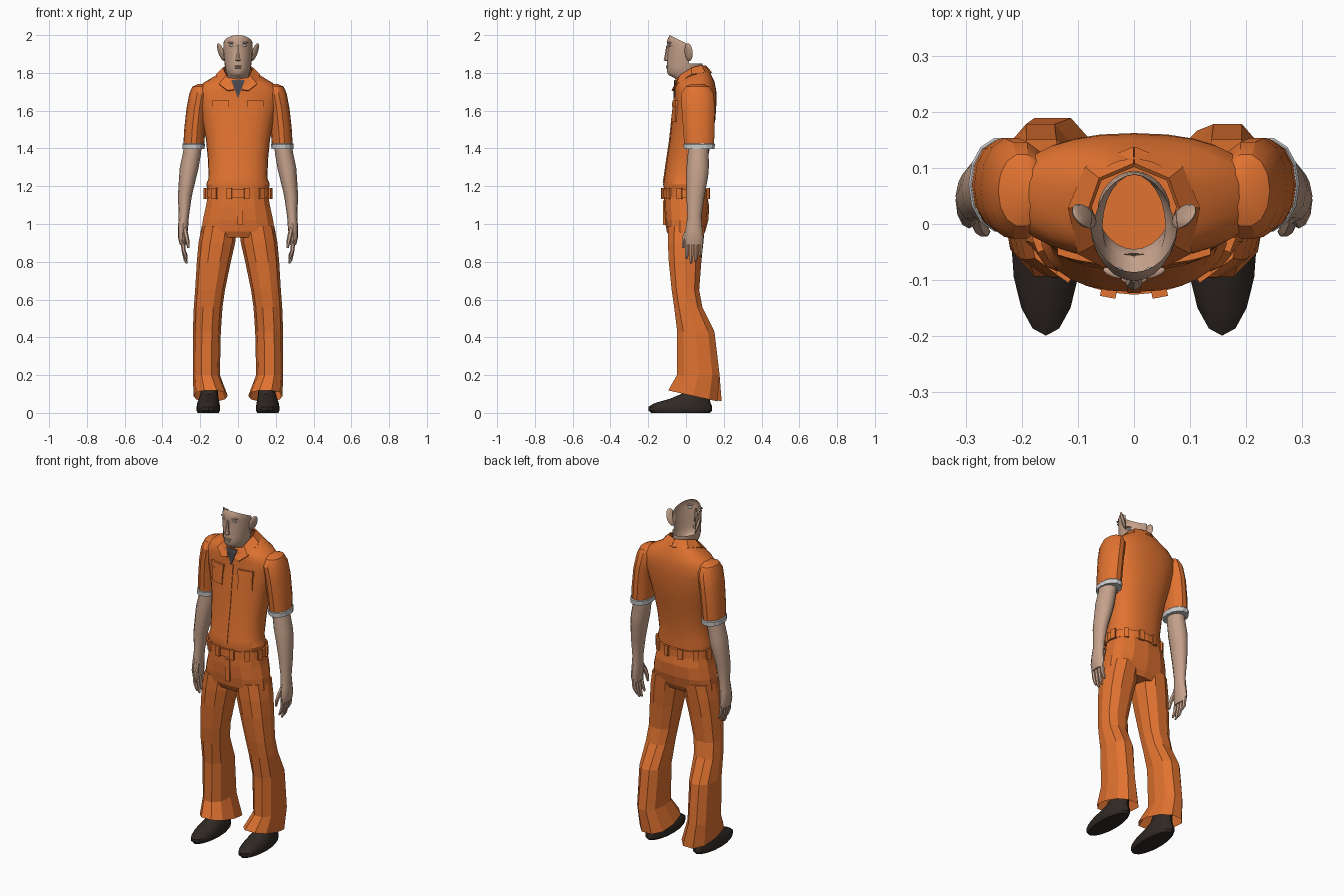
import bpy, bmesh, math
from mathutils import Vector, Matrix
from mathutils.bvhtree import BVHTree

if "Cube" in bpy.data.objects:
    bpy.data.objects.remove(bpy.data.objects["Cube"])


def material(name, r, g, b):
    m = bpy.data.materials.new(name)
    m.diffuse_color = (r, g, b, 1)
    m.use_nodes = True
    m.node_tree.nodes["Principled BSDF"].inputs["Base Color"].default_value = m.diffuse_color
    return m


ORANGE = material("orange_cloth", 0.75, 0.17, 0.03)
SKIN = material("skin", 0.56, 0.36, 0.26)
BROWN = material("dark_leather", 0.03, 0.022, 0.018)
WHITE = material("white_trim", 0.8, 0.8, 0.8)
GREY = material("undershirt_grey", 0.07, 0.07, 0.08)


def finish(name, bm, mat, smooth=None):
    bmesh.ops.recalc_face_normals(bm, faces=bm.faces)
    me = bpy.data.meshes.new(name)
    bm.to_mesh(me)
    bm.free()
    me.materials.append(mat)
    ob = bpy.data.objects.new(name, me)
    bpy.context.scene.collection.objects.link(ob)
    if smooth:
        bpy.ops.object.select_all(action='DESELECT')
        ob.select_set(True)
        bpy.context.view_layer.objects.active = ob
        bpy.ops.object.shade_smooth_by_angle(angle=math.radians(smooth))
    return ob


def loft_bm(rings, n, power=2.0, side=1, caps=(True, True), phase=0.0):
    """rings: (x, y, z, rx, ry[, tilt]); tilt lifts the back of a ring."""
    bm = bmesh.new()
    rows = []
    for x, y, z, rx, ry, *t in rings:
        row = []
        for i in range(n):
            a = 2 * math.pi * (i + phase) / n
            c, s = math.cos(a), math.sin(a)
            px = math.copysign(abs(c) ** (2 / power), c)
            py = math.copysign(abs(s) ** (2 / power), s)
            row.append(bm.verts.new((side * (x + rx * px), y + ry * py, z + (t[0] * py if t else 0))))
        rows.append(row)
    for a, b in zip(rows, rows[1:]):
        for i in range(n):
            j = (i + 1) % n
            bm.faces.new((a[i], a[j], b[j], b[i]))
    for use, row in zip(caps, (rows[0], rows[-1])):
        if use:
            bm.faces.new(row)
    return bm


def box(name, loc, size, mat, rot=0.0):
    bm = bmesh.new()
    m = Matrix.Translation(loc) @ Matrix.Rotation(rot, 4, 'Z') @ Matrix.Diagonal((*size, 1))
    bmesh.ops.create_cube(bm, size=1, matrix=m)
    return finish(name, bm, mat)


def ball(name, loc, size, mat, rot=None):
    bm = bmesh.new()
    m = Matrix.Translation(loc) @ (rot or Matrix()) @ Matrix.Diagonal((*size, 1))
    bmesh.ops.create_uvsphere(bm, u_segments=10, v_segments=7, radius=1, matrix=m)
    return finish(name, bm, mat, 40)


# shirt body
bm = loft_bm([(0, -.005, 1.165, .158, .108), (0, -.008, 1.21, .168, .113), (0, -.005, 1.245, .155, .11),
              (0, .008, 1.35, .160, .108), (0, .025, 1.45, .170, .11), (0, .04, 1.55, .190, .115),
              (0, .05, 1.65, .218, .112), (0, .05, 1.705, .222, .110, .004), (0, .045, 1.745, .185, .105, .012),
              (0, .035, 1.775, .13, .095, .022), (0, .03, 1.80, .08, .085, .03)],
             28, 2.3, caps=(True, False))
shirt_tree = BVHTree.FromBMesh(bm)
finish("shirt", bm, ORANGE, 30)


def patch(name, x0, x1, z0, z1, off, mat, taper=1.0, n=5):
    """Thin panel laid over the shirt front; taper scales the bottom width."""
    bm = bmesh.new()
    mid = (x0 + x1) / 2
    grid = []
    for j in range(n + 1):
        v = j / n
        k = taper + (1 - taper) * v
        row = []
        for i in range(n + 1):
            x = mid + (x0 + (x1 - x0) * i / n - mid) * k
            z = z0 + (z1 - z0) * v
            hit = shirt_tree.ray_cast(Vector((x, -1, z)), Vector((0, 1, 0)))[0]
            row.append([bm.verts.new((x, hit.y + d, z)) for d in (-off, .004)])
        grid.append(row)
    for j in range(n):
        for i in range(n):
            for k in (0, 1):
                bm.faces.new((grid[j][i][k], grid[j][i + 1][k], grid[j + 1][i + 1][k], grid[j + 1][i][k]))
    edge = (grid[0] + [r[n] for r in grid[1:]] + grid[n][-2::-1] + [r[0] for r in grid[n - 1:0:-1]])
    for a, b in zip(edge, edge[1:] + edge[:1]):
        bm.faces.new((a[0], b[0], b[1], a[1]))
    return finish(name, bm, mat)


patch("button_placket", -.012, .012, 1.22, 1.67, .004, ORANGE, n=8)
patch("undershirt", -.036, .036, 1.67, 1.762, .005, GREY, taper=.05)

# neck and face shell, cut open at the top and back
head = [(0, .025, 1.74, .065, .07), (0, .017, 1.772, .063, .076), (0, -.002, 1.788, .056, .09),
        (0, -.005, 1.80, .062, .094), (0, -.007, 1.825, .068, .095), (0, -.006, 1.85, .071, .094),
        (0, -.005, 1.885, .075, .094), (0, -.002, 1.92, .078, .095), (0, -.004, 1.945, .078, .094),
        (0, -.005, 1.965, .076, .097), (0, -.003, 1.99, .071, .089), (0, 0, 2.02, .062, .075)]
bm = loft_bm(head, 24, 1.9, caps=(False, False))
rear = [f for f in bm.faces if f.calc_center_median().y > .02 and f.calc_center_median().z > 1.85]
bmesh.ops.delete(bm, geom=rear, context='FACES')
bmesh.ops.bisect_plane(bm, geom=bm.verts[:] + bm.edges[:] + bm.faces[:], plane_co=(0, -.085, 2.0),
                       plane_no=(0, .5, 1), clear_outer=True)
finish("head", bm, SKIN, 40)

# nose and mouth
bm = loft_bm([(0, -.098, 1.862, .010, .008), (0, -.102, 1.868, .016, .017), (0, -.100, 1.885, .011, .014),
              (0, -.096, 1.945, .006, .008)], 6, phase=.5)
finish("nose", bm, SKIN, 40)
ball("upper_lip", (0, -.098, 1.836), (.024, .009, .004), SKIN)
ball("lower_lip", (0, -.097, 1.827), (.020, .009, .005), SKIN)

# collar half profile: neck edge and outer edge, back to front
inner = [(0, .105, 1.835), (.06, .08, 1.838), (.078, .03, 1.825), (.06, -.03, 1.785), (.02, -.066, 1.71)]
outer = [(0, .135, 1.80), (.085, .1, 1.80), (.115, .03, 1.79), (.10, -.05, 1.74), (.055, -.074, 1.705)]

for s, tag in ((-1, "right"), (1, "left")):
    # sleeve and cuff
    bm = loft_bm([(.19, .06, 1.742, .02, .03), (.20, .06, 1.727, .042, .065), (.203, .06, 1.69, .055, .088),
                  (.218, .065, 1.61, .055, .09), (.229, .068, 1.5, .056, .085), (.235, .07, 1.405, .055, .08)],
                 14, 2.1, s)
    finish(tag + "_sleeve", bm, ORANGE, 30)
    bm = loft_bm([(.235, .07, 1.427, .056, .081), (.235, .07, 1.422, .060, .085), (.236, .07, 1.397, .059, .083),
                  (.236, .07, 1.397, .05, .07)], 14, 2.1, s)
    finish(tag + "_cuff", bm, WHITE)

    # arm and palm
    bm = loft_bm([(.235, .07, 1.46, .045, .06), (.243, .065, 1.38, .048, .055), (.258, .062, 1.30, .050, .059),
                  (.266, .06, 1.25, .046, .057), (.281, .05, 1.15, .037, .048), (.287, .045, 1.04, .027, .037),
                  (.291, .042, .98, .027, .044), (.294, .042, .93, .024, .05), (.291, .042, .89, .017, .047)],
                 12, 2, s)
    finish(tag + "_arm", bm, SKIN, 40)
    # fingers and thumb
    for i, tip in enumerate((.815, .792, .80, .825)):
        y = .006 + i * .024
        bm = loft_bm([(.293, y, .915, .011, .012), (.288, y, .86, .011, .012),
                      (.278, y - .002, tip + .015, .009, .010), (.272, y - .003, tip, .005, .006)], 6, 2, s)
        finish(f"{tag}_finger_{i + 1}", bm, SKIN, 40)
    bm = loft_bm([(.284, .02, .985, .012, .018), (.276, -.003, .945, .013, .015), (.267, -.013, .905, .011, .011),
                  (.262, -.014, .872, .006, .007)], 6, 2, s)
    finish(tag + "_thumb", bm, SKIN, 40)

    # collar flap
    bm = bmesh.new()
    a, b = ([bm.verts.new((s * x, y, z)) for x, y, z in row] for row in (inner, outer))
    for i in range(4):
        bm.faces.new((a[i], a[i + 1], b[i + 1], b[i]))
    ob = finish(tag + "_collar", bm, ORANGE)
    mod = ob.modifiers.new("thickness", 'SOLIDIFY')
    mod.thickness = .008
    mod.offset = 0

    # chest pocket and flap
    patch(tag + "_pocket", s * .092 - .04, s * .092 + .04, 1.54, 1.64, .007, ORANGE)
    patch(tag + "_pocket_flap", s * .092 - .044, s * .092 + .044, 1.622, 1.655, .012, ORANGE)

    # ear, eye and brow
    tilt = Matrix.Rotation(s * -.6, 4, 'Z') @ Matrix.Rotation(s * .3, 4, 'Y') @ Matrix.Rotation(-.15, 4, 'X')
    ball(tag + "_ear", (s * .089, .014, 1.91), (.009, .026, .05), SKIN, tilt)
    ball(tag + "_eye", (s * .033, -.084, 1.945), (.015, .008, .006), WHITE)
    ball(tag + "_brow", (s * .036, -.087, 1.96), (.021, .008, .004), SKIN, Matrix.Rotation(s * .35, 4, 'Z'))

    # trouser leg with flared hem
    hem_back = .195 if s < 0 else .172
    bm = loft_bm([(.098, .003, .99, .094, .102), (.112, -.002, .90, .097, .098), (.128, -.005, .80, .09, .09),
                  (.148, -.003, .65, .079, .076), (.158, .012, .56, .076, .078), (.165, .052, .43, .074, .103),
                  (.167, .065, .20, .071, .118), (.145, (hem_back - .1) / 2, .09, .091, (hem_back + .1) / 2, -.03)],
                 10, 2.3, s, caps=(True, False))
    finish(tag + "_trouser_leg", bm, ORANGE)

    # shoe
    bm = loft_bm([(.157, -.03, 0, .056, .155), (.157, -.03, .012, .062, .168), (.157, -.03, .032, .062, .169),
                  (.157, -.018, .052, .059, .148), (.155, .02, .075, .052, .105), (.153, .05, .10, .047, .075),
                  (.15, .065, .15, .042, .06)], 16, 2.0, s)
    finish(tag + "_shoe", bm, BROWN, 30)

# trouser hips
bm = loft_bm([(0, -.003, 1.17, .160, .113), (0, .003, 1.09, .174, .12), (0, .003, 1.02, .19, .115),
              (0, 0, .96, .197, .102), (0, 0, .928, .19, .085)], 14, 2.5, phase=.5)
finish("trouser_hips", bm, ORANGE)
box("trouser_fly", (.012, -.115, 1.06), (.03, .012, .13), ORANGE)

# belt and its loops
bm = loft_bm([(0, -.003, 1.14, .160, .11), (0, -.003, 1.14, .174, .123), (0, -.003, 1.185, .174, .123),
              (0, -.003, 1.185, .155, .105)], 24)
finish("belt", bm, ORANGE)
for i in range(12):
    a = 2 * math.pi * (i + .5) / 12
    rot = math.atan2(.174 * math.sin(a), .123 * math.cos(a)) + math.pi / 2
    box(f"belt_loop_{i + 1}", (.176 * math.cos(a), -.003 + .125 * math.sin(a), 1.1625), (.028, .014, .058), ORANGE, rot)
